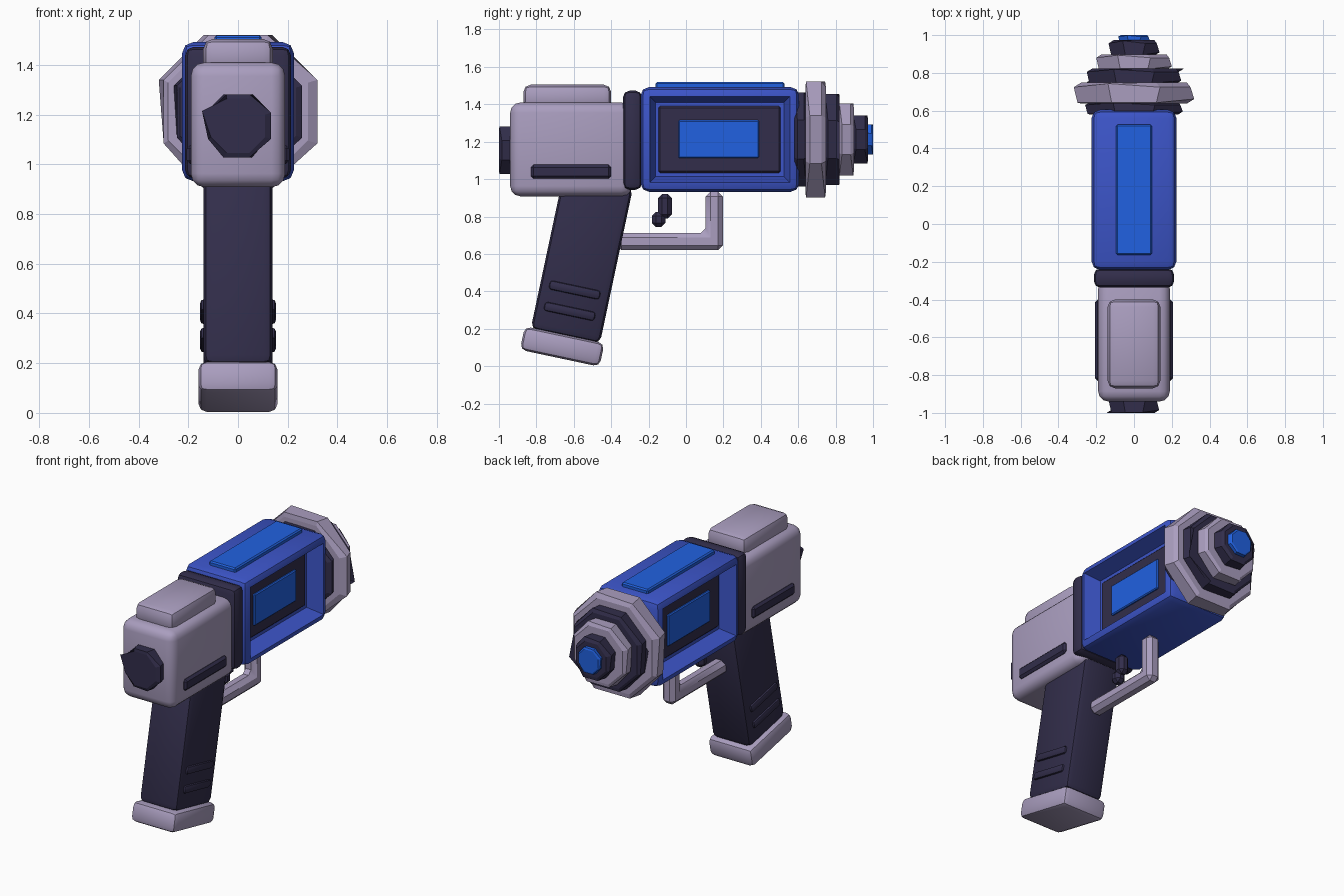
import bpy, bmesh
from math import radians, cos, pi
from mathutils import Matrix, Vector

if "Cube" in bpy.data.objects:
    bpy.data.objects.remove(bpy.data.objects["Cube"])


def material(name, rgb):
    m = bpy.data.materials.new(name)
    m.diffuse_color = (*rgb, 1)
    m.use_nodes = True
    m.node_tree.nodes["Principled BSDF"].inputs["Base Color"].default_value = m.diffuse_color
    return m


LILAC = material("lilac", (0.40, 0.34, 0.52))
DARK = material("dark", (0.032, 0.027, 0.07))
BLUE = material("blue", (0.045, 0.09, 0.58))
BRIGHT = material("bright_blue", (0.015, 0.12, 0.75))


def finish(name, bm, mat, smooth=True):
    bmesh.ops.recalc_face_normals(bm, faces=bm.faces)
    me = bpy.data.meshes.new(name)
    bm.to_mesh(me)
    bm.free()
    me.materials.append(mat)
    ob = bpy.data.objects.new(name, me)
    bpy.context.collection.objects.link(ob)
    if smooth:
        bpy.ops.object.select_all(action='DESELECT')
        ob.select_set(True)
        bpy.context.view_layer.objects.active = ob
        bpy.ops.object.shade_smooth_by_angle(angle=radians(35))
    return ob


def box_bm(hx, y0, y1, z0, z1, bevel, seg=2):
    # bevelled box, symmetric in x
    bm = bmesh.new()
    bmesh.ops.create_cube(bm, size=1)
    bmesh.ops.scale(bm, vec=(2 * hx, y1 - y0, z1 - z0), verts=bm.verts)
    bmesh.ops.translate(bm, vec=(0, (y0 + y1) / 2, (z0 + z1) / 2), verts=bm.verts)
    bmesh.ops.bevel(bm, geom=bm.edges[:], offset=bevel, segments=seg,
                    profile=0.5, affect='EDGES')
    return bm


def box(name, mat, *args):
    return finish(name, box_bm(*args), mat)


def tilted(name, mat, hx, length, height, y, z, bevel, seg=2):
    # box leaning with the grip
    ob = box(name, mat, hx, -length / 2, length / 2, -height / 2, height / 2, bevel, seg)
    ob.data.transform(Matrix.Translation((0, y, z)) @ Matrix.Rotation(radians(-12), 4, 'X'))


def octagon(name, mat, y0, y1, z, r, bevel):
    # eight-sided disc along y with chamfered rims, r is the flat-to-centre distance
    bm = bmesh.new()
    bmesh.ops.create_cone(bm, cap_ends=True, segments=8, radius1=r / cos(pi / 8),
                          radius2=r / cos(pi / 8), depth=y1 - y0)
    bm.transform(Matrix.Translation((0, (y0 + y1) / 2, z)) @ Matrix.Rotation(pi / 2, 4, 'X')
                 @ Matrix.Rotation(pi / 8, 4, 'Z'))
    rims = [e for e in bm.edges if abs(e.verts[0].co.y - e.verts[1].co.y) < 1e-4]
    bmesh.ops.bevel(bm, geom=rims, offset=bevel, segments=1, affect='EDGES')
    finish(name, bm, mat, smooth=False)


# Rear housing
box("rear_housing", LILAC, 0.19, -0.94, -0.29, 0.908, 1.41, 0.055, 3)
box("top_pad", LILAC, 0.14, -0.87, -0.40, 1.37, 1.505, 0.04, 2)
box("side_slots", DARK, 0.207, -0.83, -0.40, 1.002, 1.077, 0.014, 1)
octagon("rear_cap", DARK, -1.0, -0.92, 1.155, 0.127, 0.018)
box("collar", DARK, 0.213, -0.337, -0.235, 0.943, 1.473, 0.035, 2)

# Main body with deep sloped recess on both sides
bm = box_bm(0.225, -0.243, 0.605, 0.932, 1.492, 0.045, 2)
bm.normal_update()
for s in (1, -1):
    side = max(bm.faces, key=lambda f: f.calc_area() if f.normal.x * s > 0.99 else 0)
    bmesh.ops.inset_individual(bm, faces=[side], thickness=0.006)
    bmesh.ops.inset_individual(bm, faces=[side], thickness=0.045, depth=-0.10)
finish("main_body", bm, BLUE)
box("side_panels", DARK, 0.135, -0.15, 0.508, 1.032, 1.392, 0.012, 1)
box("side_screens", BRIGHT, 0.148, -0.04, 0.39, 1.112, 1.315, 0.006, 1)
box("top_strip", BRIGHT, 0.095, -0.163, 0.527, 1.46, 1.518, 0.008, 1)

# Stepped octagonal muzzle: start, end, radius, chamfer
rings = [("muzzle_base", DARK, 0.58, 0.645, 0.252, 0.018),
         ("muzzle_ring_large", LILAC, 0.638, 0.748, 0.309, 0.028),
         ("muzzle_ring_dark", DARK, 0.742, 0.822, 0.243, 0.02),
         ("muzzle_ring_small", LILAC, 0.817, 0.897, 0.193, 0.02),
         ("muzzle_ring_tip", DARK, 0.892, 0.973, 0.128, 0.02),
         ("muzzle_lens", BRIGHT, 0.965, 1.0, 0.08, 0.01)]
for name, mat, y0, y1, r, b in rings:
    octagon(name, mat, y0, y1, 1.212, r, b)

# Grip, ridges and foot
tilted("grip", DARK, 0.139, 0.378, 0.85, -0.557, 0.576, 0.035, 2)
for i, (y, z) in enumerate([(-0.595, 0.407), (-0.622, 0.293)]):
    tilted(f"grip_ridge_{i + 1}", DARK, 0.153, 0.28, 0.052, y, z, 0.018, 2)
tilted("grip_foot", LILAC, 0.159, 0.435, 0.128, -0.662, 0.105, 0.033, 2)

# Trigger in two small blocks
box("trigger_upper", DARK, 0.036, -0.15, -0.076, 0.79, 0.92, 0.022, 1)
box("trigger_lower", DARK, 0.036, -0.183, -0.11, 0.743, 0.825, 0.022, 1)

# L-shaped trigger guard
bm = bmesh.new()
outline = [(-0.37, 0.62), (0.197, 0.62), (0.197, 0.932),
           (0.105, 0.932), (0.105, 0.713), (-0.37, 0.713)]
face = bm.faces.new([bm.verts.new((-0.046, y, z)) for y, z in outline])
ext = bmesh.ops.extrude_face_region(bm, geom=[face])
bmesh.ops.translate(bm, vec=Vector((0.092, 0, 0)),
                    verts=[v for v in ext["geom"] if isinstance(v, bmesh.types.BMVert)])
bmesh.ops.recalc_face_normals(bm, faces=bm.faces)
bmesh.ops.bevel(bm, geom=bm.edges[:], offset=0.026, segments=1, affect='EDGES')
finish("trigger_guard", bm, LILAC)
